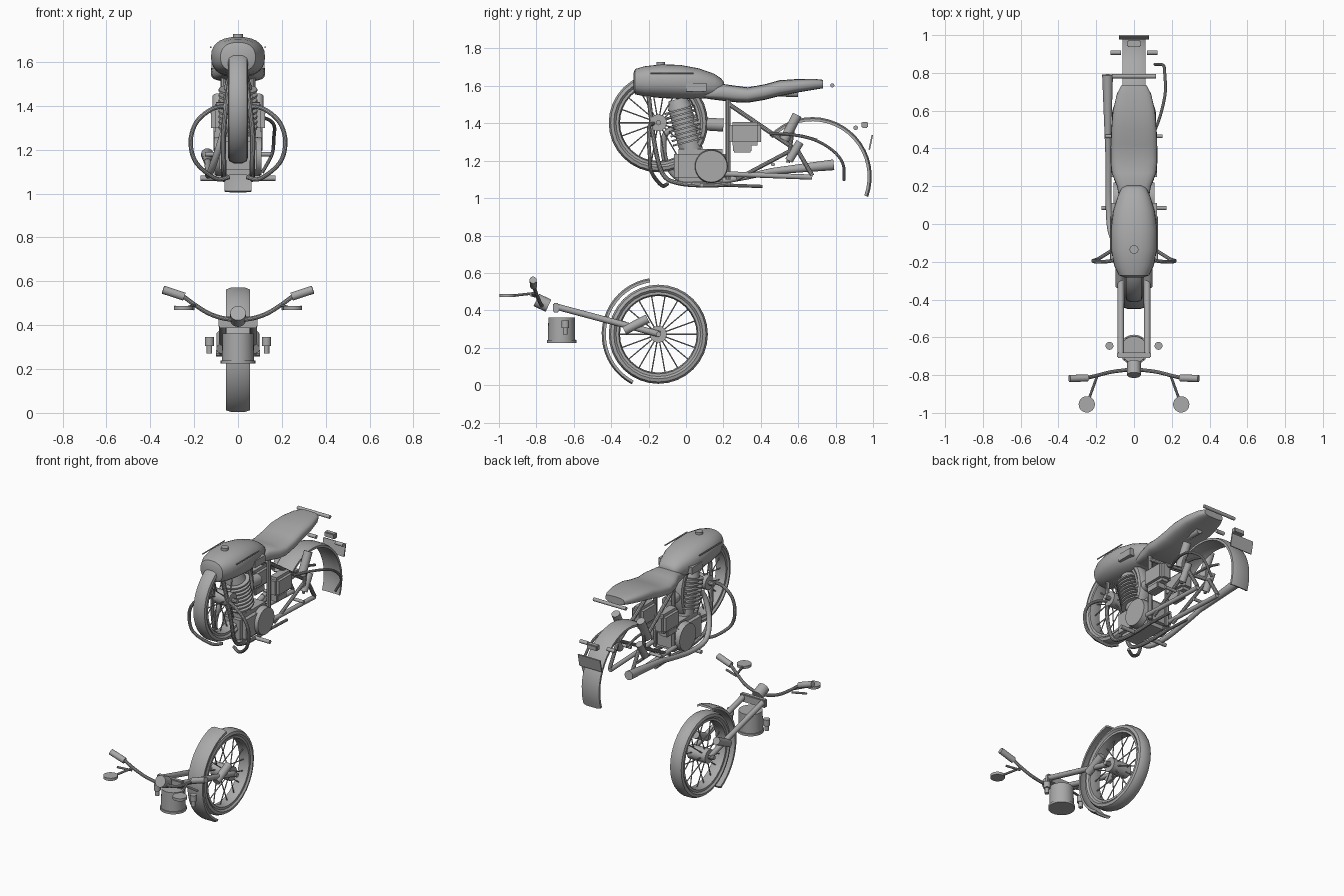
import bpy, bmesh, math
from mathutils import Vector

if "Cube" in bpy.data.objects:
    bpy.data.objects.remove(bpy.data.objects["Cube"])

grey = bpy.data.materials.new("plain_grey")
grey.diffuse_color = (0.4, 0.4, 0.4, 1)
grey.use_nodes = True
grey.node_tree.nodes["Principled BSDF"].inputs["Base Color"].default_value = grey.diffuse_color


def finish(name, bm, angle=35):
    bmesh.ops.recalc_face_normals(bm, faces=bm.faces)
    me = bpy.data.meshes.new(name)
    bm.to_mesh(me)
    bm.free()
    ob = bpy.data.objects.new(name, me)
    bpy.context.collection.objects.link(ob)
    me.materials.append(grey)
    bpy.ops.object.select_all(action='DESELECT')
    ob.select_set(True)
    bpy.context.view_layer.objects.active = ob
    bpy.ops.object.shade_smooth_by_angle(angle=math.radians(angle))
    return ob


def skin(bm, rings, cap=True, closed=False):
    vs = [[bm.verts.new(p) for p in r] for r in rings]
    n = len(vs[0])
    for a, b in zip(vs, vs[1:] + ([vs[0]] if closed else [])):
        for i in range(n):
            bm.faces.new((a[i], a[(i + 1) % n], b[(i + 1) % n], b[i]))
    if cap and not closed:
        bm.faces.new(vs[0][::-1])
        bm.faces.new(vs[-1])


def tube_rings(pts, radii, n):
    pts = [Vector(p) for p in pts]
    rings, u = [], None
    for i, p in enumerate(pts):
        t = (pts[min(i + 1, len(pts) - 1)] - pts[max(i - 1, 0)]).normalized()
        if u is None:
            u = t.orthogonal()
        u = (u - t * u.dot(t)).normalized()
        w = t.cross(u)
        rings.append([p + radii[i] * (u * math.cos(k * math.tau / n) + w * math.sin(k * math.tau / n))
                      for k in range(n)])
    return rings


def smooth_path(pts, steps=5):
    P = [Vector(p) for p in pts]
    P = [2 * P[0] - P[1]] + P + [2 * P[-1] - P[-2]]
    out = []
    for a, b, c, d in zip(P, P[1:], P[2:], P[3:]):
        for k in range(steps):
            t = k / steps
            out.append(0.5 * (2 * b + (c - a) * t + (2 * a - 5 * b + 4 * c - d) * t * t
                              + (3 * b - a - 3 * c + d) * t ** 3))
    return out + [P[-2]]


def tube(name, pts, r=0.012, n=10, curved=True):
    path = smooth_path(pts) if curved and len(pts) > 2 else pts
    bm = bmesh.new()
    skin(bm, tube_rings(path, [r] * len(path), n))
    return finish(name, bm)


def rod(name, a, b, r, r2=None, n=20):
    bm = bmesh.new()
    skin(bm, tube_rings([a, b], [r, r if r2 is None else r2], n))
    return finish(name, bm)


def box(name, x, y, z, bevel=0.0):
    bm = bmesh.new()
    bmesh.ops.create_cube(bm, size=1)
    for v in bm.verts:
        v.co = [(l + h) / 2 + c * (h - l) for c, (l, h) in zip(v.co, (x, y, z))]
    if bevel:
        bmesh.ops.bevel(bm, geom=bm.edges[:], offset=bevel, segments=2, affect='EDGES')
    return finish(name, bm)


def hoop(name, cy, cz, profile, a0=0, a1=360, steps=32):
    """Sweep an (x, radius) profile around the x axis."""
    full = a1 - a0 == 360
    rings = []
    for k in range(steps + (0 if full else 1)):
        a = math.radians(a0 + (a1 - a0) * k / steps)
        rings.append([(x, cy + r * math.cos(a), cz + r * math.sin(a)) for x, r in profile])
    bm = bmesh.new()
    skin(bm, rings, closed=full)
    return finish(name, bm)


def loft(name, stations, n=24, power=1.0):
    """Stations: y, half width, bottom z, top z."""
    def p(v):
        return math.copysign(abs(v) ** power, v)
    bm = bmesh.new()
    skin(bm, [[(w * p(math.cos(k * math.tau / n)), y,
                (lo + hi) / 2 + (hi - lo) / 2 * p(math.sin(k * math.tau / n))) for k in range(n)]
              for y, w, lo, hi in stations])
    return finish(name, bm, 40)


def wheel(tag, cy, cz):
    hoop(tag + "_tyre", cy, cz, [(-.03, .222), (-.045, .238), (-.04, .255), (-.02, .265), (.02, .265),
                                 (.04, .255), (.045, .238), (.03, .222)])
    hoop(tag + "_rim", cy, cz, [(-.036, .226), (-.036, .212), (0, .205), (.036, .212), (.036, .226)])
    rod(tag + "_hub", (-.065, cy, cz), (.065, cy, cz), .045)
    rod(tag + "_axle", (-.1, cy, cz), (.1, cy, cz), .014, n=10)
    for k in range(18):
        a = k * math.tau / 18
        c, s = math.cos(a), math.sin(a)
        x = .035 if k % 2 else -.035
        rod(tag + "_spoke", (x, cy + .04 * c, cz + .04 * s), (0, cy + .21 * c, cz + .21 * s), .0035, n=6)


# Wheels and mudguards
wheel("upper_wheel", -.148, 1.403)
wheel("lower_wheel", -.148, .272)


def guard(w, r):
    return [(-w, r - .022), (-w, r - .008), (-w * .6, r), (w * .6, r), (w, r - .008), (w, r - .022),
            (w * .6, r - .014), (-w * .6, r - .014)]


hoop("front_mudguard", -.148, .272, guard(.054, .303), 99, 242, 20)
hoop("rear_mudguard", .675, 1.115, guard(.062, .318), -20, 136, 20)

# Fork, clamp and headlamp
for s in (-1, 1):
    rod("fork_tube", (s * .07, -.695, .42), (s * .07, -.14, .272), .017)
    rod("fork_slider", (s * .075, -.33, .292), (s * .075, -.205, .355), .024)
    rod("signal_stem", (s * .13, -.645, .27), (s * .13, -.645, .31), .013, n=12)
    rod("signal_lamp", (s * .13, -.645, .305), (s * .13, -.645, .345), .021)
box("fork_clamp", (-.09, .09), (-.71, -.68), (.388, .44), .005)
rod("headlamp_shell", (0, -.665, .235), (0, -.665, .362), .073, .071, 32)
rod("headlamp_rim", (0, -.665, .225), (0, -.665, .24), .079, n=32)
rod("gauge", (0, -.735, .425), (0, -.80, .455), .036, n=24)

# Handlebar with grips, levers and mirrors
half = [(.06, -.775, .43), (.13, -.785, .452), (.2, -.803, .495), (.26, -.815, .537), (.33, -.82, .56)]
tube("handlebar", [(-x, y, z) for x, y, z in half[::-1]] + [(0, -.77, .425)] + half, .010)
for s in (-1, 1):
    rod("grip", (s * .245, -.815, .53), (s * .342, -.818, .562), .019)
    rod("lever", (s * .2, -.805, .475), (s * .29, -.83, .482), .007, n=8)
    rod("mirror_stalk", (s * .195, -.805, .492), (s * .24, -.93, .478), .007, n=8)
    rod("mirror", (s * .25, -.955, .470), (s * .25, -.955, .487), .043, n=24)

# Fuel tank and seat
loft("fuel_tank", [(-.282, .05, 1.575, 1.665), (-.272, .08, 1.555, 1.69), (-.22, .105, 1.543, 1.705),
                   (-.13, .123, 1.535, 1.715), (-.03, .123, 1.53, 1.712), (.07, .11, 1.53, 1.693),
                   (.15, .085, 1.54, 1.665), (.19, .065, 1.553, 1.638), (.203, .045, 1.565, 1.62)], 28, .85)
rod("filler_cap", (0, -.135, 1.70), (0, -.135, 1.728), .023)
loft("seat", [(.03, .06, 1.55, 1.575), (.12, .075, 1.53, 1.59), (.2, .09, 1.52, 1.61), (.27, .118, 1.512, 1.60),
              (.33, .124, 1.51, 1.592), (.42, .123, 1.525, 1.608), (.5, .12, 1.545, 1.63),
              (.6, .112, 1.565, 1.637), (.69, .09, 1.58, 1.637), (.732, .068, 1.587, 1.632)], 24, .65)
for s in (-1, 1):
    tube("tank_trim", [(s * .124, -.19, 1.668), (s * .124, .04, 1.668)], .004, 6)
    box("tank_side_plate", (min(s * .09, s * .122), max(s * .09, s * .122)), (.0, .11), (1.57, 1.615))
rod("grab_bar", (-.117, .782, 1.603), (.117, .782, 1.603), .011)

# Engine
box("crankcase", (-.085, .085), (-.065, .22), (1.085, 1.262), .025)
for s in (-1, 1):
    rod("engine_cover", (s * .07, .135, 1.17), (s * .108, .135, 1.17), .09, .085, 32)
base, axis = Vector((0, .03, 1.25)), Vector((0, -.26, .965))
rod("cylinder", base, base + axis * .25, .062, n=24)
for k in range(8):
    p = base + axis * (.05 + .025 * k)
    rod("cylinder_fin", p, p + axis * .01, .088, n=24)
rod("cylinder_head", base + axis * .24, base + axis * .29, .065, .05, 24)
rod("carburettor", (0, .04, 1.4), (0, .2, 1.39), .035)

# Side boxes and battery tray
for s in (-1, 1):
    xs = sorted((s * .04, s * .123))
    box("side_box", xs, (.23, .40), (1.282, 1.408), .018)
    box("side_box_base", sorted((s * .05, s * .11)), (.25, .35), (1.245, 1.29), .006)

# Frame, swing arm and shocks
rod("spine_tube", (0, -.22, 1.58), (0, .6, 1.56), .02)
for s in (-1, 1):
    x = s * .065
    tube("seat_post", [(x, .225, 1.53), (x, .225, 1.10)], .014)
    tube("front_cradle", [(x * .5, -.2, 1.55), (x, -.17, 1.30), (x, -.125, 1.13), (x, -.04, 1.08),
                          (x, .12, 1.068), (x, .24, 1.075)], .012)
    rod("swing_arm", (x * 1.15, .2, 1.13), (x * 1.15, .675, 1.112), .014)
    tube("lower_rail", [(x, -.02, 1.078), (x, .41, 1.062)], .009)
    tube("rear_frame", [(x, .225, 1.505), (x * 1.2, .60, 1.25), (x * 1.2, .675, 1.12)], .012, curved=False)
    rod("rear_stay", (x * 1.3, .59, 1.27), (x * 1.1, .27, 1.10), .011, n=10)
    rod("upper_shock", (s * .09, .595, 1.445), (s * .09, .525, 1.31), .026)
    rod("lower_shock", (s * .09, .61, 1.30), (s * .09, .55, 1.20), .022)
    rod("shock_rod", (s * .09, .58, 1.42), (s * .09, .545, 1.19), .010, n=10)
    tube("guard_stay", [(x, .45, 1.34), (x, .6, 1.335), (x, .70, 1.31)], .008)
    # Crash bars and pegs
    tube("crash_bar", [(s * .05, -.17, 1.40), (s * .12, -.195, 1.385), (s * .19, -.2, 1.325),
                       (s * .216, -.195, 1.235), (s * .19, -.185, 1.14), (s * .10, -.13, 1.068),
                       (s * .04, -.1, 1.075)], .010)
    rod("foot_peg", (s * .06, .085, 1.07), (s * .172, .085, 1.07), .012, n=12)
    rod("rear_peg", (s * .07, .465, 1.18), (s * .15, .465, 1.18), .010, n=12)
    rod("tail_signal", (s * .07, .907, 1.376), (s * .125, .907, 1.376), .012, n=12)

# Right hand side rail
tube("side_rail", [(.09, .45, 1.345), (.135, .56, 1.34), (.165, .69, 1.31), (.163, .79, 1.25),
                   (.155, .84, 1.18), (.11, .845, 1.095)], .008)

# Exhaust
tube("exhaust_pipe", [(-.03, -.06, 1.38), (-.05, -.115, 1.33), (-.09, -.11, 1.20), (-.125, -.03, 1.10),
                      (-.135, .12, 1.085), (-.135, .3, 1.11), (-.138, .46, 1.145)], .016, 14)
rod("muffler", (-.138, .45, 1.143), (-.14, .79, 1.178), .017, .029)

# Tail lamp and plate
box("tail_lamp", (-.038, .038), (.938, .972), (1.375, 1.408), .005)
box("tail_plate", (-.08, .08), (-.004, .004), (-.04, .04))
plate = bpy.context.object
plate.location = (0, .988, 1.298)
plate.rotation_euler = (math.radians(-12), 0, 0)
